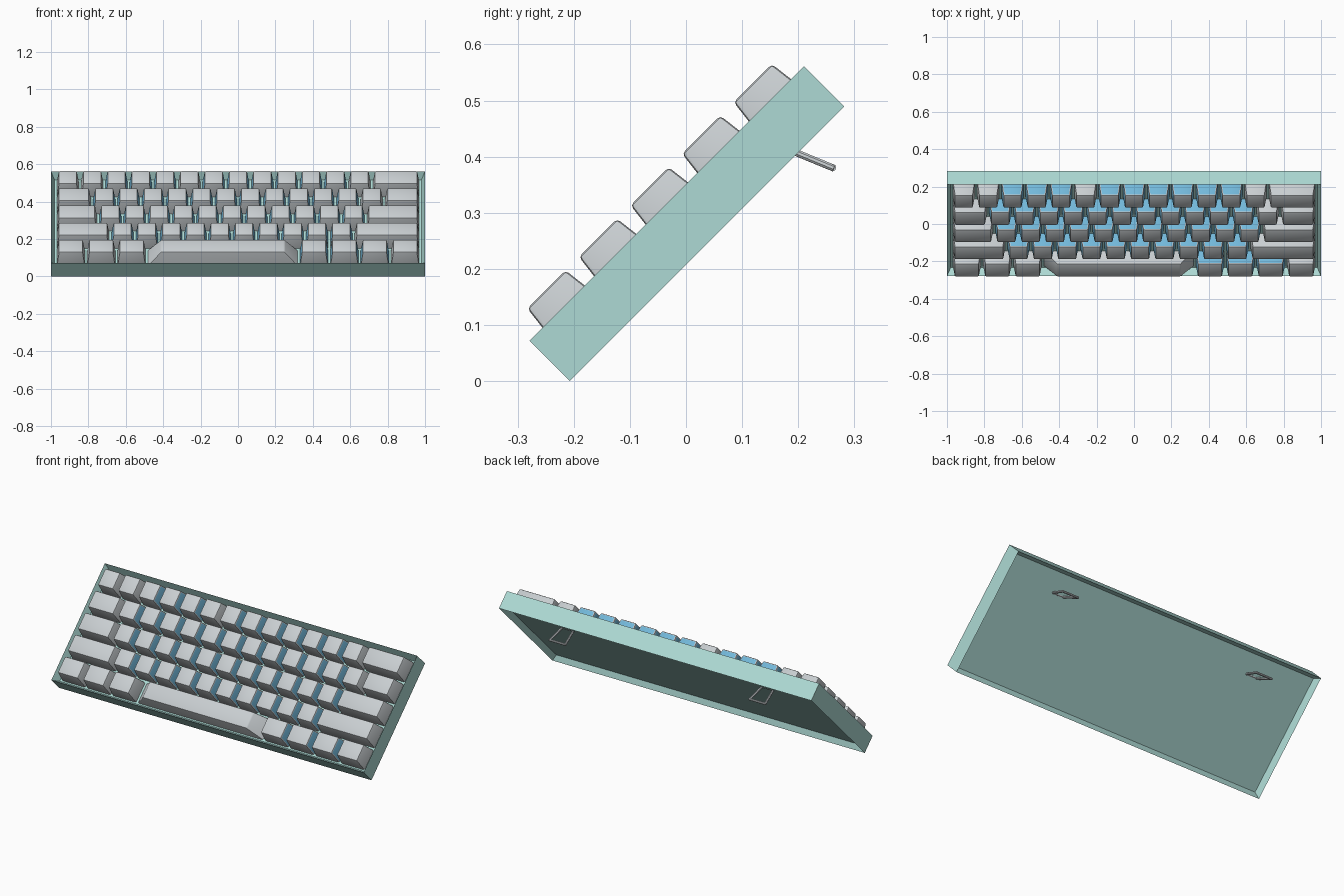
import bpy, bmesh, math
from mathutils import Matrix, Vector

if "Cube" in bpy.data.objects:
    bpy.data.objects.remove(bpy.data.objects["Cube"])

# Everything is built flat (x across, y depth, z thickness) and then tilted 45 degrees
TILT = Matrix.Translation((0, -0.207, 0)) @ Matrix.Rotation(math.radians(45), 4, 'X')
UNIT = 0.13
DEPTH, THICK = 0.692, 0.102
PLATE_Z = 0.055


def material(name, rgb):
    m = bpy.data.materials.new(name)
    m.diffuse_color = (*rgb, 1)
    m.use_nodes = True
    m.node_tree.nodes["Principled BSDF"].inputs["Base Color"].default_value = m.diffuse_color
    return m


TEAL = material("pale_teal", (0.42, 0.70, 0.66))
GREY = material("light_grey", (0.58, 0.615, 0.635))
BLUE = material("sky_blue", (0.17, 0.48, 0.70))


def finish(bm, name, mats):
    bmesh.ops.recalc_face_normals(bm, faces=bm.faces)
    bm.transform(TILT)
    mesh = bpy.data.meshes.new(name)
    bm.to_mesh(mesh)
    bm.free()
    for m in mats:
        mesh.materials.append(m)
    ob = bpy.data.objects.new(name, mesh)
    bpy.context.collection.objects.link(ob)
    return ob


def box(bm, x0, x1, y0, y1, z0, z1):
    mid = Vector(((x0 + x1) / 2, (y0 + y1) / 2, (z0 + z1) / 2))
    scale = Matrix.Diagonal((x1 - x0, y1 - y0, z1 - z0, 1))
    return bmesh.ops.create_cube(bm, size=1, matrix=Matrix.Translation(mid) @ scale)["verts"]


# Case: a slab hollowed from above down to the plate and slightly from below
bm = bmesh.new()
box(bm, -1, 1, 0, DEPTH, 0, THICK)
bm.normal_update()
top = max(bm.faces, key=lambda f: f.normal.z)
bottom = min(bm.faces, key=lambda f: f.normal.z)
for face, sink in ((top, THICK - PLATE_Z), (bottom, 0.03)):
    bmesh.ops.inset_region(bm, faces=[face], thickness=0.02, use_even_offset=True)
    bmesh.ops.translate(bm, verts=face.verts, vec=face.normal * -sink)
finish(bm, "case", [TEAL])


# Keycap: tapered block with soft upper edges and optional blue sides and back
def keycap(name, cx, cy, width, end_taper, blue):
    bm = bmesh.new()
    w, d = width * UNIT - 0.012, UNIT - 0.012
    verts = box(bm, cx - w / 2, cx + w / 2, cy - d / 2, cy + d / 2, PLATE_Z, 0.145)
    for v in verts:
        if v.co.z > 0.1:
            v.co.x -= math.copysign(end_taper, v.co.x - cx)
            v.co.y -= math.copysign(0.011, v.co.y - cy)
    bm.normal_update()
    for f in bm.faces:
        if blue and abs(f.normal.z) < 0.6 and f.normal.y > -0.5:
            f.material_index = 1
    edges = [e for e in bm.edges if any(v.co.z > 0.1 for v in e.verts)]
    bmesh.ops.bevel(bm, geom=edges, offset=0.007, segments=2, profile=0.5, affect='EDGES')
    return finish(bm, name, [GREY, BLUE])


# Rows from front to back: key widths in units, and the range of blue-sided keys
ROWS = [
    ("bottom_row", [1.25] * 3 + [6.25] + [1.25] * 4, range(4, 7)),
    ("shift_row", [2.25] + [1] * 10 + [2.75], range(1, 11)),
    ("home_row", [1.75] + [1] * 11 + [2.25], range(1, 12)),
    ("upper_row", [1.5] + [1] * 12 + [1.5], range(1, 12)),
    ("number_row", [1] * 13 + [2], (2, 3, 4, 6, 7, 8, 9, 10, 11)),
]
keys = []
for r, (row, widths, blues) in enumerate(ROWS):
    x = -7.5 * UNIT
    cy = 0.021 + (r + 0.5) * UNIT
    for i, width in enumerate(widths):
        is_space = width > 6
        name = "space_bar" if is_space else f"{row}_key_{i + 1}"
        keys.append(keycap(name, x + width * UNIT / 2, cy, width,
                           0.07 if is_space else 0.011, i in blues))
        x += width * UNIT

# Folding feet: open frames, wider at the tip, swung out from the underside
FOOT_BASE, FOOT_TIP = Vector((0, 0.560, 0.034)), Vector((0, 0.600, -0.062))


def bar(bm, a, b, r):
    axis = b - a
    m = Matrix.Translation((a + b) / 2) @ axis.to_track_quat('Z', 'Y').to_matrix().to_4x4()
    bmesh.ops.create_cone(bm, cap_ends=True, segments=8, radius1=r, radius2=r,
                          depth=axis.length + r, matrix=m)


for side, sx in (("left", -0.64), ("right", 0.64)):
    bm = bmesh.new()
    corners = [FOOT_BASE + Vector((sx - 0.035, 0, 0)), FOOT_TIP + Vector((sx - 0.05, 0, 0)),
               FOOT_TIP + Vector((sx + 0.05, 0, 0)), FOOT_BASE + Vector((sx + 0.035, 0, 0))]
    for i in range(4):
        bar(bm, corners[i], corners[(i + 1) % 4], 0.0065)
    keys.append(finish(bm, f"{side}_foot", [GREY]))

# Smooth the softened edges
for ob in keys:
    ob.select_set(True)
bpy.context.view_layer.objects.active = keys[0]
bpy.ops.object.shade_smooth_by_angle(angle=math.radians(35))
